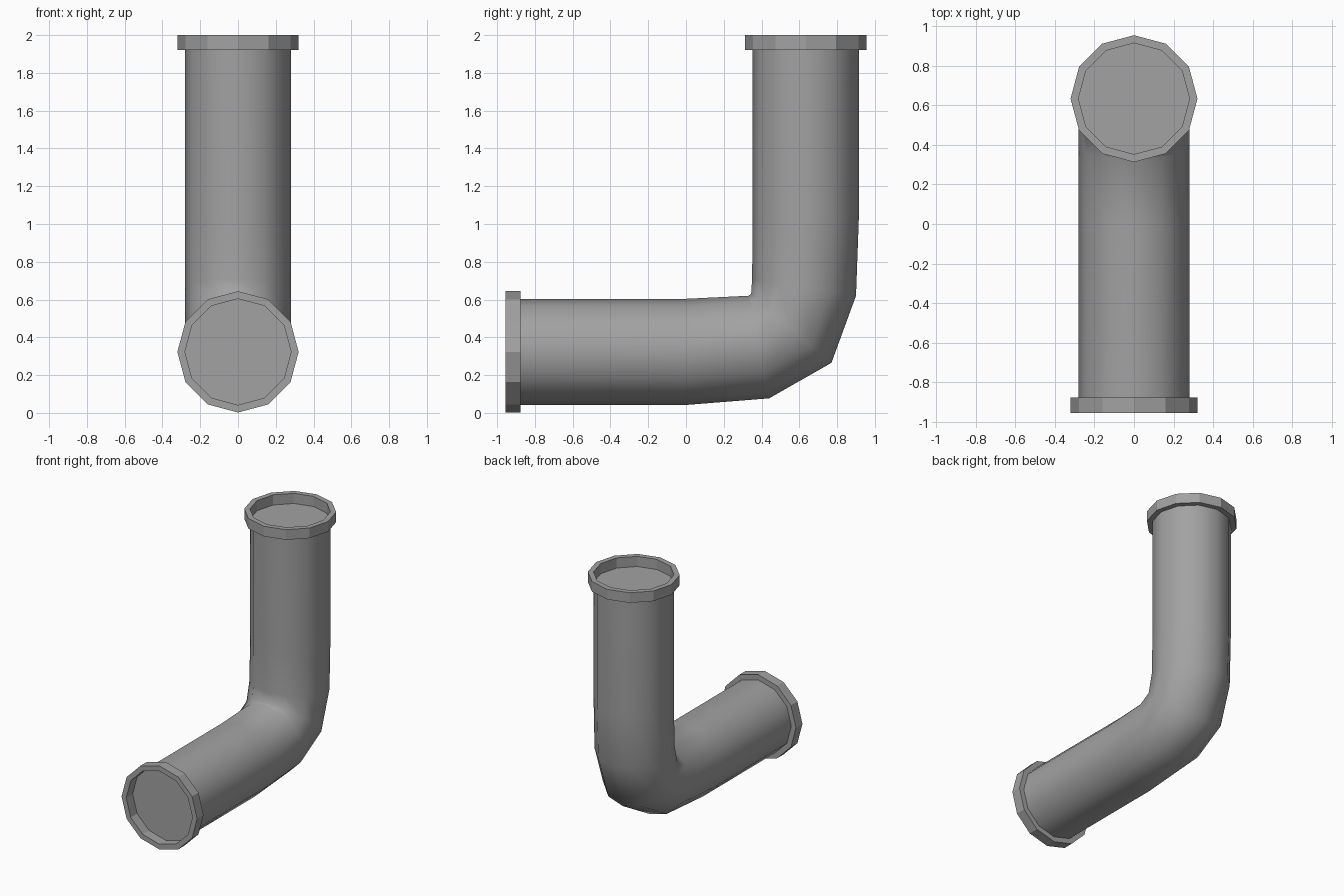
import bpy
import bmesh
import math
from mathutils import Vector

if "Cube" in bpy.data.objects:
    bpy.data.objects.remove(bpy.data.objects["Cube"])

SIDES = 12
PIPE_R, RIM_R, RIM_DEPTH = 0.281, 0.321, 0.078
AXIS_Z, AXIS_Y, END_Y, TOP_Z = 0.323, 0.634, -0.955, 2.0

GREY = (0.36, 0.36, 0.36, 1)
metal = bpy.data.materials.new("pipe_grey")
metal.use_nodes = True
metal.diffuse_color = GREY
metal.node_tree.nodes["Principled BSDF"].inputs["Base Color"].default_value = GREY


def ring(bm, outer, inner, half_width):
    """Ring of vertices spanning two (y, z) points in the bend plane."""
    a, b = Vector((0, *outer)), Vector((0, *inner))
    centre, arm = (a + b) / 2, (a - b) / 2
    across = Vector((half_width, 0, 0))
    angles = [math.tau * i / SIDES for i in range(SIDES)]
    return [bm.verts.new(centre + arm * math.cos(t) + across * math.sin(t)) for t in angles]


def bridge(bm, r1, r2):
    for i in range(SIDES):
        j = (i + 1) % SIDES
        bm.faces.new((r1[i], r1[j], r2[j], r2[i]))


def finish(bm, name):
    bmesh.ops.recalc_face_normals(bm, faces=bm.faces[:])
    mesh = bpy.data.meshes.new(name)
    bm.to_mesh(mesh)
    bm.free()
    mesh.materials.append(metal)
    obj = bpy.data.objects.new(name, mesh)
    bpy.context.collection.objects.link(obj)
    return obj


# Elbow pipe: outer and inner edge points of each cross-section
low, high = AXIS_Z - PIPE_R, AXIS_Z + PIPE_R
front, back = AXIS_Y - PIPE_R, AXIS_Y + PIPE_R
sections = [
    ((END_Y + RIM_DEPTH, low), (END_Y + RIM_DEPTH, high)),
    ((0, low), (0, high)),
    ((0.44, 0.077), (0.33, 0.62)),
    ((0.77, 0.265), (0.345, 0.63)),
    ((0.9, 0.62), (0.35, 0.71)),
    ((back, 1.03), (front, 1.03)),
    ((back, TOP_Z - RIM_DEPTH), (front, TOP_Z - RIM_DEPTH)),
]
bm = bmesh.new()
rings = [ring(bm, o, i, PIPE_R) for o, i in sections]
for r1, r2 in zip(rings, rings[1:]):
    bridge(bm, r1, r2)
bm.faces.new(rings[0])
bm.faces.new(rings[-1])
pipe = finish(bm, "elbow_pipe")
bpy.ops.object.select_all(action="DESELECT")
pipe.select_set(True)
bpy.context.view_layer.objects.active = pipe
bpy.ops.object.shade_smooth_by_angle(angle=math.radians(60))


# Flat-sided end rims, open in the middle
def rim(name, centre, along):
    side = Vector((-along[1], along[0]))
    bm = bmesh.new()
    loops = []
    for radius, depth in ((PIPE_R, 0), (RIM_R, 0), (RIM_R, RIM_DEPTH), (PIPE_R, RIM_DEPTH)):
        c = Vector(centre) + Vector(along) * depth
        loops.append(ring(bm, c + side * radius, c - side * radius, radius))
    for k in range(4):
        bridge(bm, loops[k], loops[(k + 1) % 4])
    finish(bm, name)


rim("front_rim", (END_Y, AXIS_Z), (1, 0))
rim("top_rim", (AXIS_Y, TOP_Z), (0, -1))
